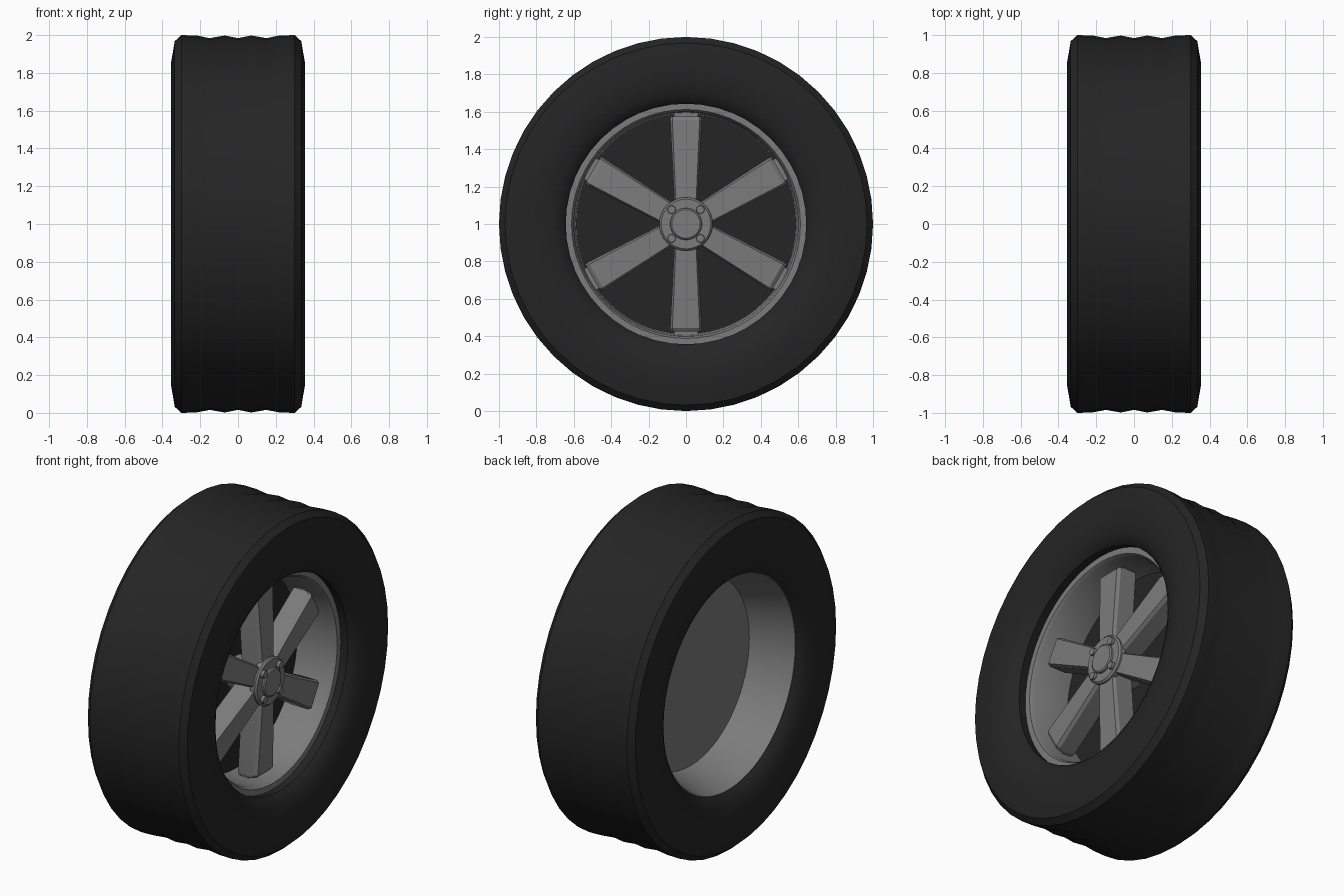
import bpy, bmesh, math
from mathutils import Matrix, Vector

if "Cube" in bpy.data.objects:
    bpy.data.objects.remove(bpy.data.objects["Cube"])

CENTRE = Vector((0, 0, 1))


def material(name, v):
    m = bpy.data.materials.new(name)
    m.diffuse_color = (v, v, v, 1)
    m.use_nodes = True
    m.node_tree.nodes["Principled BSDF"].inputs["Base Color"].default_value = m.diffuse_color
    return m


RUBBER = material("black_rubber", 0.018)
METAL = material("grey_metal", 0.20)


def finish(bm, name, mats, angle=35):
    bmesh.ops.remove_doubles(bm, verts=bm.verts, dist=1e-5)
    bmesh.ops.recalc_face_normals(bm, faces=bm.faces)
    mesh = bpy.data.meshes.new(name)
    bm.to_mesh(mesh)
    bm.free()
    for m in mats:
        mesh.materials.append(m)
    ob = bpy.data.objects.new(name, mesh)
    bpy.context.collection.objects.link(ob)
    ob.location = CENTRE
    bpy.ops.object.select_all(action='DESELECT')
    bpy.context.view_layer.objects.active = ob
    ob.select_set(True)
    bpy.ops.object.shade_smooth_by_angle(angle=math.radians(angle))
    return ob


def lathe(name, profile, mats, n=48, closed=True, offset=(0, 0), angle=35):
    """Spin an (x, radius) profile about the x axis."""
    bm = bmesh.new()
    rings = []
    for i in range(n):
        a = 2 * math.pi * i / n
        rings.append([bm.verts.new((x, r * math.sin(a) + offset[0], r * math.cos(a) + offset[1]))
                      for x, r in profile])
    count = len(profile) if closed else len(profile) - 1
    for i in range(n):
        p, q = rings[i], rings[(i + 1) % n]
        for j in range(count):
            k = (j + 1) % len(profile)
            bm.faces.new((p[j], q[j], q[k], p[k]))
    return finish(bm, name, mats, angle)


# Tyre: mirrored half profile with shallow wavy tread
half = [(0.07, 0.998), (0.15, 0.984), (0.22, 0.998), (0.30, 1.0), (0.335, 0.968),
        (0.355, 0.85), (0.352, 0.78), (0.335, 0.70), (0.31, 0.66), (0.29, 0.643)]
tyre = [(0, 0.984)] + half + [(0.15, 0.66), (-0.15, 0.66)] + [(-x, r) for x, r in reversed(half)]
lathe("tyre", tyre, [RUBBER], 48)

# Rim: front lip, inner wall, and tapered back barrel with closed centre
rim = [(-0.035, 0), (-0.035, 0.56), (-0.29, 0.638), (-0.29, 0.648), (0.24, 0.648),
       (0.24, 0.612), (0.22, 0.60), (-0.02, 0.59), (-0.02, 0)]
lathe("rim", rim, [METAL], 64, closed=False)

# Dark backing plate behind the spokes
lathe("backing_plate", [(-0.018, 0), (-0.018, 0.588), (-0.012, 0.588), (-0.012, 0)],
      [RUBBER], 64, closed=False)

# Hub, cap and nuts
lathe("hub", [(-0.01, 0), (-0.01, 0.10), (0.17, 0.11), (0.18, 0.143), (0.212, 0.143),
              (0.222, 0.133), (0.222, 0)], [METAL], 32, closed=False)
lathe("hub_cap", [(0.215, 0), (0.215, 0.086), (0.232, 0.084), (0.238, 0.076), (0.238, 0)],
      [METAL], 32, closed=False)
for sy in (-1, 1):
    for sz in (-1, 1):
        lathe("wheel_nut", [(0.215, 0), (0.215, 0.023), (0.24, 0.021), (0.24, 0)], [METAL], 12,
              closed=False, offset=(0.077 * sy, 0.077 * sz))

# Six tapered spokes with narrower front faces and a seat at the tip
for i in range(6):
    bm = bmesh.new()
    sections = []
    # radius, back half width, front half width, back x, front x
    for r, wb, wf, xb, xf in ((0.08, 0.06, 0.052, 0.07, 0.205), (0.555, 0.085, 0.073, 0.06, 0.185),
                              (0.575, 0.082, 0.07, 0.06, 0.170)):
        sections.append([bm.verts.new(c) for c in
                         ((xb, -wb, r), (xf - 0.02, -wb, r), (xf, -wf, r),
                          (xf, wf, r), (xf - 0.02, wb, r), (xb, wb, r))])
    for s, t in zip(sections, sections[1:]):
        for j in range(6):
            k = (j + 1) % 6
            bm.faces.new((s[j], s[k], t[k], t[j]))
    bm.faces.new(sections[0])
    bm.faces.new(sections[-1])
    bmesh.ops.create_cube(bm, size=1, matrix=Matrix.Translation((0.09, 0, 0.58))
                          @ Matrix.Diagonal((0.06, 0.13, 0.045, 1)))
    bm.transform(Matrix.Rotation(math.radians(60 * i), 4, 'X'))
    finish(bm, "spoke", [METAL], 20)
